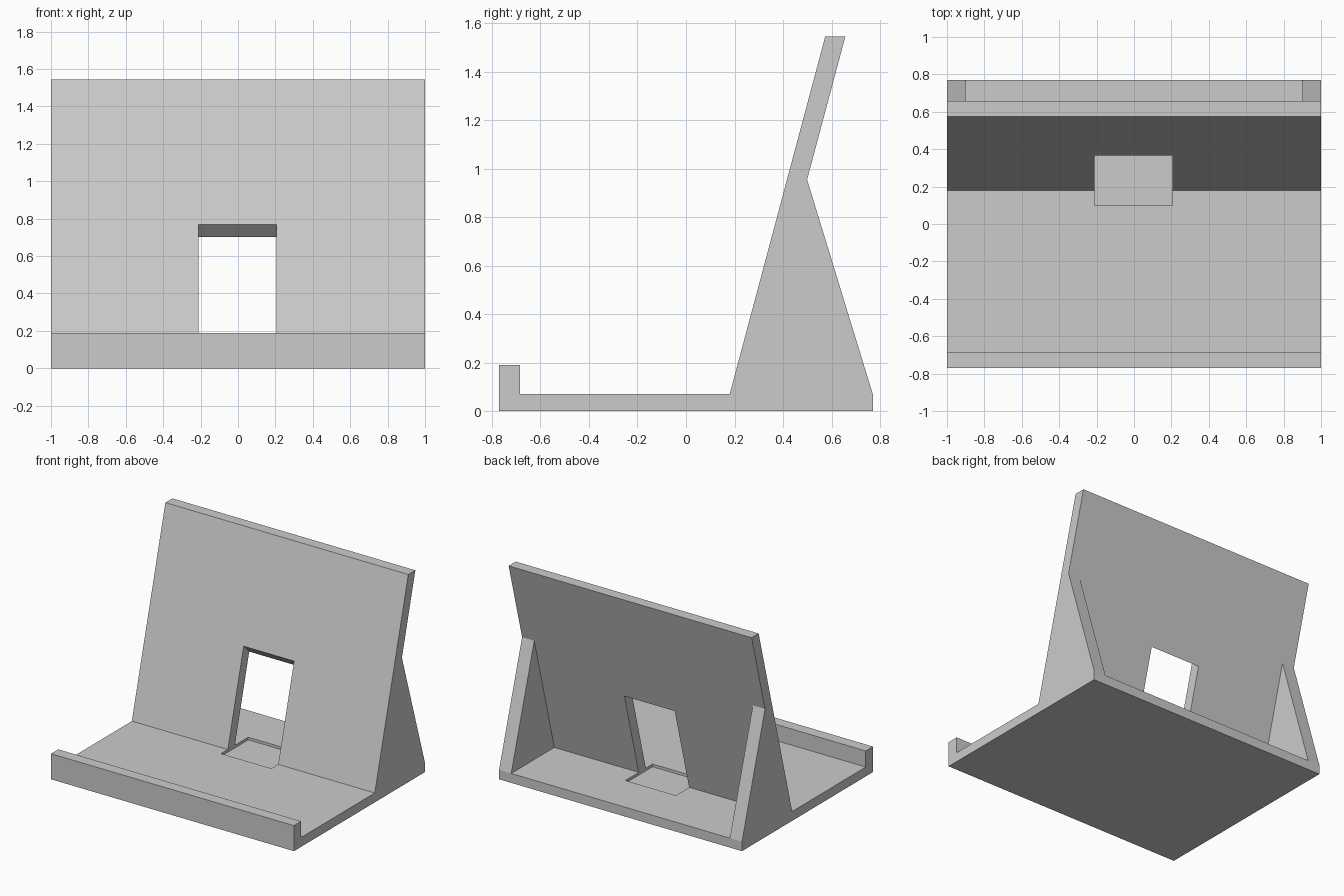
import bpy
import bmesh

cube = bpy.data.objects.get("Cube")
if cube:
    bpy.data.objects.remove(cube, do_unlink=True)

# Single light grey plastic
grey = bpy.data.materials.new("light_grey")
grey.use_nodes = True
colour = (0.6, 0.6, 0.6, 1.0)
grey.diffuse_color = colour
grey.node_tree.nodes["Principled BSDF"].inputs["Base Color"].default_value = colour


def extrude_profile(name, profile, x0, x1):
    """Extrude a side profile of (y, z) points from x0 to x1."""
    bm = bmesh.new()
    face = bm.faces.new([bm.verts.new((x0, y, z)) for y, z in profile])
    result = bmesh.ops.extrude_face_region(bm, geom=[face])
    moved = [v for v in result["geom"] if isinstance(v, bmesh.types.BMVert)]
    bmesh.ops.translate(bm, verts=moved, vec=(x1 - x0, 0, 0))
    bmesh.ops.recalc_face_normals(bm, faces=bm.faces)
    mesh = bpy.data.meshes.new(name)
    bm.to_mesh(mesh)
    bm.free()
    mesh.materials.append(grey)
    obj = bpy.data.objects.new(name, mesh)
    bpy.context.collection.objects.link(obj)
    return obj


BASE = 0.07       # top of the base plate
DEPTH = 0.77      # half depth of the base plate
TOP = 1.545       # top of the leaning panel

# Base plate, front lip and leaning back panel as one profile
body = extrude_profile("stand_body", [
    (-DEPTH, 0), (DEPTH, 0), (DEPTH, BASE), (0.263, BASE),
    (0.657, TOP), (0.574, TOP), (0.18, BASE),
    (-0.685, BASE), (-0.685, 0.19), (-DEPTH, 0.19)], -1, 1)

# Cable opening through the panel, with a shallow pocket in the base
cutter = extrude_profile("cable_opening_cutter", [
    (0.10, 0.05), (0.42, 0.05), (0.42, 0.2), (0.5, 0.634),
    (0.30, 0.834), (0.10, 0.4)], -0.21, 0.205)
cutter.hide_render = True
cut = body.modifiers.new("cable_opening", "BOOLEAN")
cut.operation = "DIFFERENCE"
cut.solver = "EXACT"
cut.object = cutter
bpy.context.view_layer.objects.active = body
bpy.ops.object.modifier_apply(modifier=cut.name)
bpy.data.objects.remove(cutter, do_unlink=True)

# Triangular support ribs behind the panel at both ends
for side, sign in (("left", 1), ("right", -1)):
    extrude_profile(side + "_support_rib", [
        (0.263, BASE), (DEPTH, BASE), (0.499, 0.955)], sign * 0.9, sign)
